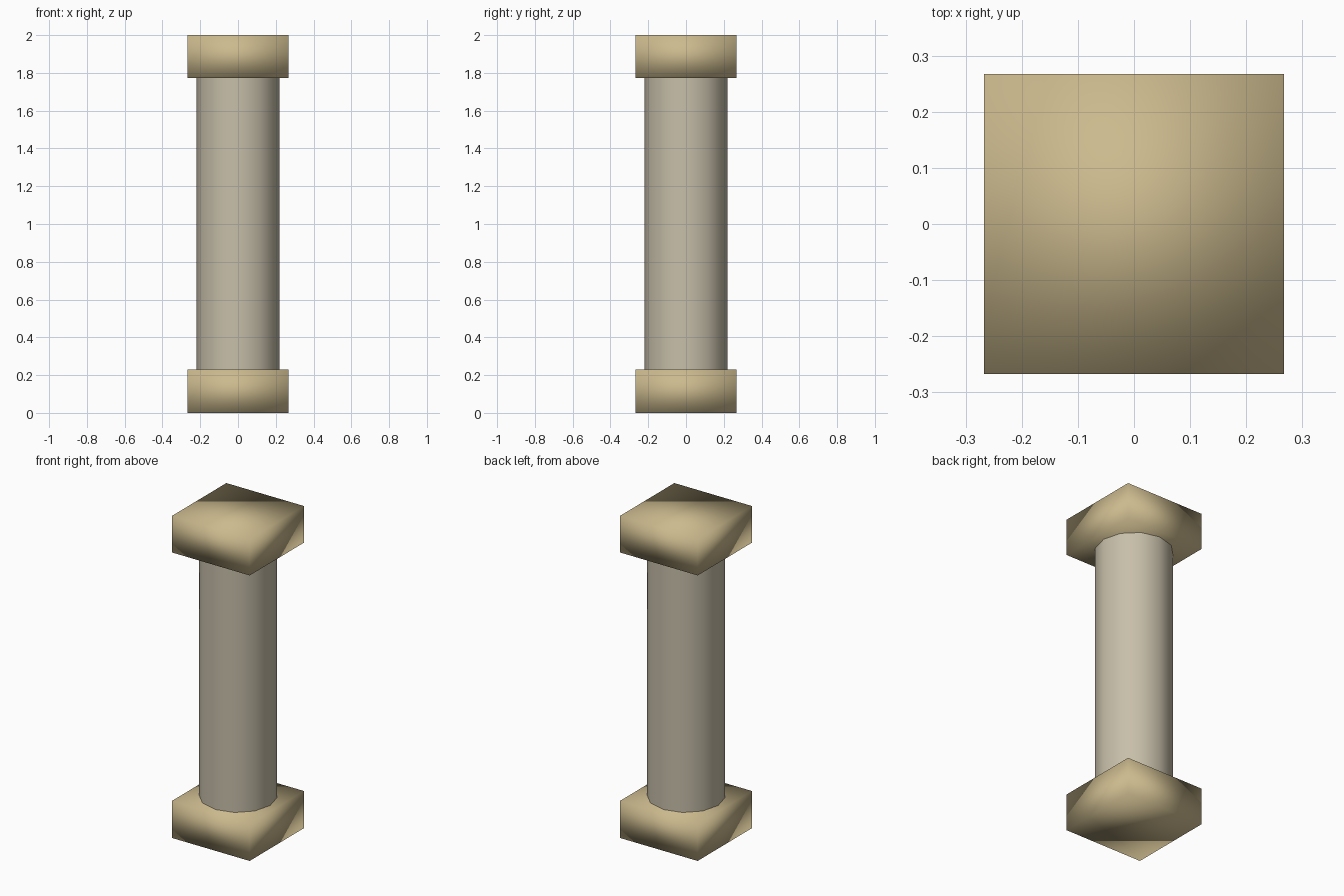
import bpy

if "Cube" in bpy.data.objects:
    bpy.data.objects.remove(bpy.data.objects["Cube"])


def material(name, color):
    m = bpy.data.materials.new(name)
    m.diffuse_color = (*color, 1)
    m.use_nodes = True
    m.node_tree.nodes["Principled BSDF"].inputs["Base Color"].default_value = m.diffuse_color
    return m


tan = material("tan_stone", (0.60, 0.49, 0.27))
pale = material("pale_stone", (0.57, 0.52, 0.40))


def finish(name, mat):
    ob = bpy.context.object
    ob.name = name
    ob.data.materials.append(mat)
    bpy.ops.object.transform_apply(location=False, rotation=True, scale=True)
    bpy.ops.object.shade_smooth()
    return ob


def block(name, z0, z1, width=0.534):
    bpy.ops.mesh.primitive_cube_add(size=1, location=(0, 0, (z0 + z1) / 2))
    bpy.context.object.scale = (width, width, z1 - z0)
    return finish(name, tan)


BASE_TOP, CAP_BOTTOM = 0.23, 1.773

# Square base and capital, softly shaded over their corners
block("base", 0, BASE_TOP)
block("capital", CAP_BOTTOM, 2)

# Twelve-sided shaft between them, open where the blocks cover it
bpy.ops.mesh.primitive_cylinder_add(
    vertices=12, radius=0.221, depth=CAP_BOTTOM - BASE_TOP,
    end_fill_type='NOTHING', location=(0, 0, (CAP_BOTTOM + BASE_TOP) / 2))
finish("shaft", pale)
